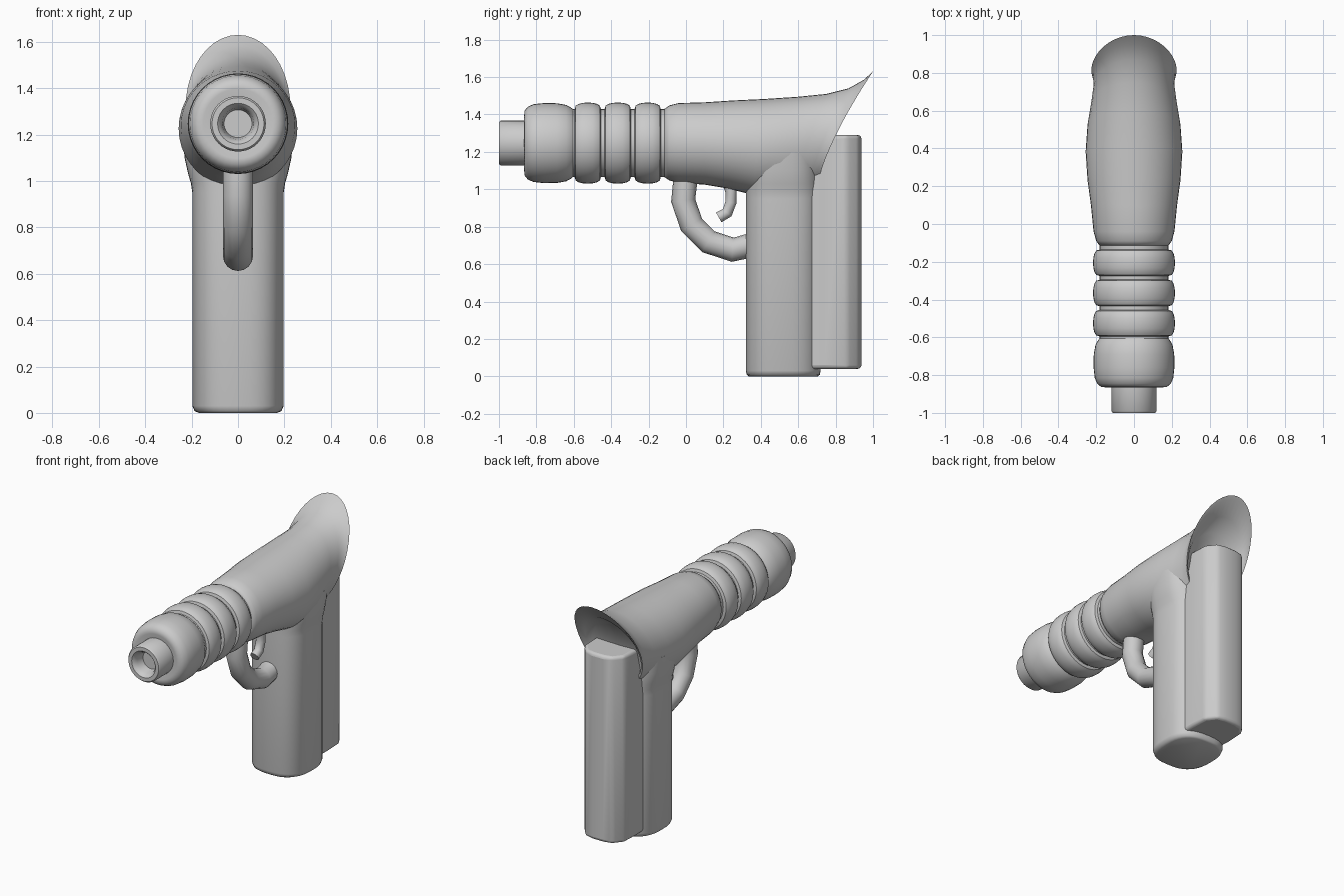
import bpy, bmesh, math
from mathutils import Vector

if "Cube" in bpy.data.objects:
    bpy.data.objects.remove(bpy.data.objects["Cube"])

AXIS_Z = 1.247
N = 40


def spow(v, e):
    return math.copysign(abs(v) ** e, v)


def angles(n=N):
    return [2 * math.pi * i / n for i in range(n)]


def loft(name, rings, angle=40, bevel=0):
    """Skin a list of equal-length point rings and cap both ends."""
    bm = bmesh.new()
    loops = [[bm.verts.new(p) for p in ring] for ring in rings]
    for a, b in zip(loops, loops[1:]):
        for i in range(len(a)):
            j = (i + 1) % len(a)
            bm.faces.new((a[i], a[j], b[j], b[i]))
    bm.faces.new(loops[0])
    bm.faces.new(loops[-1])
    bmesh.ops.recalc_face_normals(bm, faces=bm.faces)
    mesh = bpy.data.meshes.new(name)
    bm.to_mesh(mesh)
    bm.free()
    ob = bpy.data.objects.new(name, mesh)
    bpy.context.collection.objects.link(ob)
    if bevel:
        m = ob.modifiers.new("bevel", 'BEVEL')
        m.width, m.segments, m.limit_method = bevel, 3, 'ANGLE'
        m.angle_limit = math.radians(25)
    bpy.ops.object.select_all(action='DESELECT')
    ob.select_set(True)
    bpy.context.view_layer.objects.active = ob
    bpy.ops.object.shade_smooth_by_angle(angle=math.radians(angle))
    return ob


def lathe(name, profile):
    """Revolve (y, radius) points about the barrel axis."""
    return loft(name, [[(r * math.cos(a), y, AXIS_Z + r * math.sin(a)) for a in angles()]
                       for y, r in profile])


def tube(name, path, radius, sides=16):
    """Round tube along a (y, z) polyline in the centre plane."""
    pts = [Vector((0, y, z)) for y, z in path]
    rings = []
    for i, p in enumerate(pts):
        t = (pts[min(i + 1, len(pts) - 1)] - pts[max(i - 1, 0)]).normalized()
        side = Vector((0, -t.z, t.y))
        rings.append([p + radius * (Vector((math.cos(a), 0, 0)) + side * math.sin(a))
                      for a in angles(sides)])
    return loft(name, rings, angle=50)


# Muzzle with a shallow bore
lathe("muzzle", [(-.92, .06), (-.97, .068), (-.99, .078), (-1, .088), (-1, .112),
                 (-.99, .12), (-.84, .12)])

# Front collar followed by three rounded ribs
barrel = [(-.85, .1), (-.865, .15), (-.862, .175), (-.845, .195), (-.815, .208), (-.76, .214),
          (-.69, .213), (-.64, .204), (-.615, .19), (-.605, .182)]
for c in (-.525, -.365, -.205):
    barrel.append((c - .08, .182))
    for k in range(9):
        a = math.pi * (1 - k / 8)
        barrel.append((c + .07 * math.cos(a), .182 + .035 * math.sin(a) ** .7 if 0 < k < 8 else .182))
barrel += [(-.12, .182), (-.05, .182)]
lathe("ribbed_barrel", barrel)

# Rear body: stations (y top, y bottom, z top, z bottom, half width), ending in a flared hollow rim
stations = [
    (-.115, -.115, 1.43, 1.065, .182), (-.09, -.09, 1.448, 1.048, .2),
    (-.04, -.04, 1.461, 1.034, .214), (.1, .1, 1.465, 1.025, .228),
    (.25, .22, 1.475, 1.005, .246), (.42, .36, 1.483, .97, .256),
    (.6, .48, 1.495, .96, .246), (.75, .58, 1.51, .96, .226),
    (.87, .65, 1.54, .98, .214), (.95, .68, 1.585, .99, .217),
    (1.0, .70, 1.63, 1.0, .226), (.985, .70, 1.61, 1.01, .212),
    (.9, .69, 1.52, 1.02, .195), (.8, .685, 1.45, 1.03, .175)]
body = []
for yt, yb, zt, zb, w in stations:
    ring = []
    for a in angles():
        f = .5 + .5 * math.sin(a)
        ring.append((w * math.cos(a), yb + (yt - yb) * f ** 1.4, zb + (zt - zb) * f))
    body.append(ring)
loft("rear_body", body, angle=60)

# Grip: rounded section, flaring into the body at the top
grip = []
for z, sx, sy in [(0, .86, .92), (.008, .95, .975), (.03, 1, 1), (.95, 1, 1), (.99, 1.03, 1),
                  (1.03, 1.09, 1), (1.1, 1.17, 1), (1.2, 1.21, 1)]:
    grip.append([(.197 * sx * spow(math.cos(a), .75), .52 + .2 * sy * spow(math.sin(a), .75), z)
                 for a in angles()])
loft("grip", grip, angle=50)

# Back pack: chamfered prism behind the grip
half = [(.15, .6), (.155, .74), (.15, .86), (.1, .925), (.04, .938)]
outline = half + [(-x, y) for x, y in reversed(half)]
loft("back_pack", [[(x, y, z) for x, y in outline] for z in (.04, 1.29)], angle=45, bevel=.02)

# Trigger guard and trigger
tube("trigger_guard", [(0, 1.08), (-.015, .94), (.03, .81), (.12, .72), (.25, .677), (.345, .7)], .065)
tube("trigger", [(.22, 1.05), (.24, .99), (.24, .93), (.22, .875), (.175, .85)], .03, 12)
